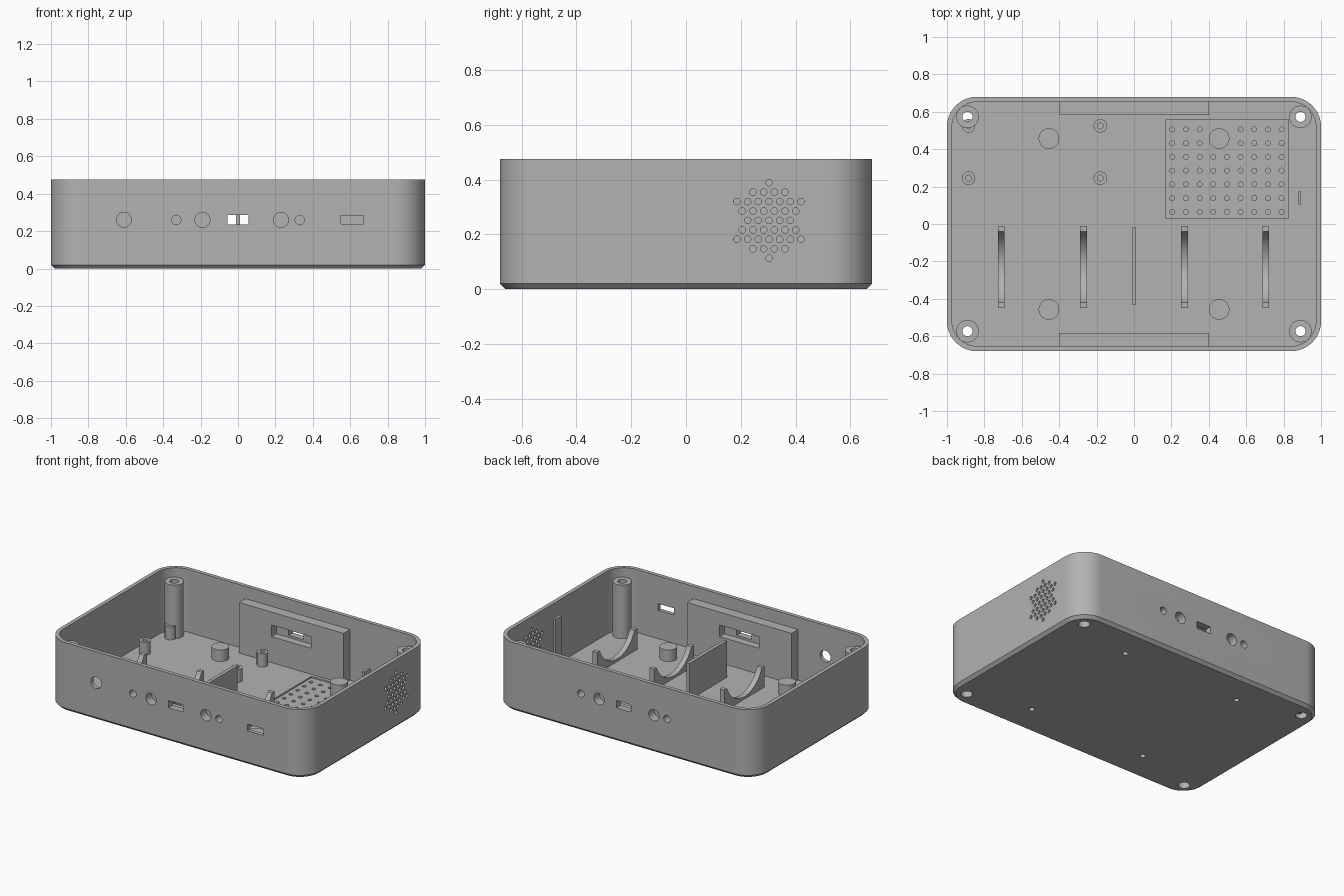
import bpy, bmesh, math
from mathutils import Matrix, Vector

if "Cube" in bpy.data.objects:
    bpy.data.objects.remove(bpy.data.objects["Cube"])

GREY = (0.45, 0.45, 0.45, 1)
mat = bpy.data.materials.new("grey plastic")
mat.use_nodes = True
mat.diffuse_color = GREY
bsdf = mat.node_tree.nodes["Principled BSDF"]
bsdf.inputs["Base Color"].default_value = GREY

HX, HY, TOP, FLOOR, WALL, RAD = 1.0, 0.68, 0.475, 0.04, 0.027, 0.16
MID = 0.26  # height of the port row


def add_box(bm, x, y, z):
    """Box from three (low, high) ranges."""
    size = [b - a for a, b in (x, y, z)]
    centre = Vector([(a + b) / 2 for a, b in (x, y, z)])
    bmesh.ops.create_cube(bm, size=1, matrix=Matrix.Translation(centre) @ Matrix.Diagonal((*size, 1)))


def add_rod(bm, start, end, r, sides=32):
    """Cylinder between two points."""
    a, b = Vector(start), Vector(end)
    turn = (b - a).to_track_quat('Z', 'Y').to_matrix().to_4x4()
    bmesh.ops.create_cone(bm, cap_ends=True, segments=sides, radius1=r, radius2=r,
                          depth=(b - a).length, matrix=Matrix.Translation((a + b) / 2) @ turn)


def finish(bm, name):
    bmesh.ops.recalc_face_normals(bm, faces=bm.faces)
    mesh = bpy.data.meshes.new(name)
    bm.to_mesh(mesh)
    bm.free()
    mesh.materials.append(mat)
    ob = bpy.data.objects.new(name, mesh)
    bpy.context.collection.objects.link(ob)
    return ob


def cut(targets, bm):
    """Subtract the shapes in bm from every target."""
    cutter = finish(bm, "cutter")
    for ob in targets:
        mod = ob.modifiers.new("cut", 'BOOLEAN')
        mod.operation, mod.solver, mod.object = 'DIFFERENCE', 'EXACT', cutter
        bpy.context.view_layer.update()
        mesh = bpy.data.meshes.new_from_object(ob.evaluated_get(bpy.context.evaluated_depsgraph_get()))
        ob.modifiers.clear()
        ob.data = mesh
    bpy.data.objects.remove(cutter)


def rounded_loop(bm, inset, z, steps=12):
    r, verts = RAD - inset, []
    for q, (sx, sy) in enumerate([(1, 1), (-1, 1), (-1, -1), (1, -1)]):
        for i in range(steps + 1):
            a = math.pi / 2 * (q + i / steps)
            verts.append(bm.verts.new((sx * (HX - RAD) + r * math.cos(a),
                                       sy * (HY - RAD) + r * math.sin(a), z)))
    return verts


def rods(positions, z0, z1, r, sides=32):
    bm = bmesh.new()
    for x, y in positions:
        add_rod(bm, (x, y, z0), (x, y, z1), r, sides)
    return bm


# Tray: chamfered base, rounded walls, inner floor
bm = bmesh.new()
rings = [rounded_loop(bm, i, z) for i, z in
         [(0.02, 0), (0, 0.02), (0, TOP), (WALL, TOP), (WALL, FLOOR)]]
for lo, hi in zip(rings, rings[1:]):
    for i in range(len(lo)):
        j = (i + 1) % len(lo)
        bm.faces.new((lo[i], lo[j], hi[j], hi[i]))
bm.faces.new(rings[0])
bm.faces.new(rings[-1])
tray = finish(bm, "tray")

# Thick port blocks inside the front and back walls
blocks = []
for name, s in (("front_port_block", -1), ("back_port_block", 1)):
    bm = bmesh.new()
    add_box(bm, (-0.4, 0.4), sorted((s * 0.583, s * 0.66)), (FLOOR - 0.01, 0.39))
    blocks.append(finish(bm, name))

# Ports: same row on both walls, turned half a circle
pockets, ports = bmesh.new(), bmesh.new()
for s in (-1, 1):
    add_box(pockets, (-0.15, 0.15), sorted((s * 0.57, s * 0.635)), (0.22, 0.30))
    add_box(ports, (-0.056, 0.056), sorted((s * 0.6, s * 0.7)), (0.235, 0.285))
    for x, r in ((-0.33, 0.025), (-0.19, 0.04), (0.23, 0.04), (0.33, 0.025)):
        add_rod(ports, (-s * x, s * 0.62, MID), (-s * x, s * 0.7, MID), r)
add_rod(ports, (-0.61, -0.6, MID), (-0.61, -0.7, MID), 0.04)
add_box(ports, (0.55, 0.67), (-0.7, -0.6), (0.237, 0.283))
cut(blocks, pockets)
cut([tray] + blocks, ports)

# Speaker grille in the side wall
bm = bmesh.new()
for row, count in enumerate((1, 4, 7, 6, 5, 6, 7, 4, 1)):
    for i in range(count):
        y = 0.303 + (i - (count - 1) / 2) * 0.039
        z = 0.251 + (row - 4) * 0.0345
        add_rod(bm, (0.9, y, z), (1.1, y, z), 0.012, 16)
cut([tray], bm)

# Vent recess with a grid of blind holes, left clear around the peg
bm = bmesh.new()
add_box(bm, (0.17, 0.825), (0.03, 0.56), (FLOOR - 0.01, FLOOR + 0.02))
cut([tray], bm)
grid = [(0.205 + 0.073 * i, 0.065 + 0.0735 * j) for i in range(9) for j in range(7)]
grid = [p for p in grid if math.dist(p, (0.455, 0.46)) > 0.085]
cut([tray], rods(grid, 0.012, FLOOR + 0.02, 0.013, 16))

# Screw posts, pegs and board standoffs
corners = [(sx * 0.89, sy * 0.573) for sx in (-1, 1) for sy in (-1, 1)]
pegs = [(sx * 0.455, sy * 0.457) for sx in (-1, 1) for sy in (-1, 1)]
boards = [(x, y) for x in (-0.885, -0.18) for y in (0.245, 0.525)]
posts = finish(rods(corners, 0.025, 0.41, 0.06, 48), "screw_posts")
peg_ob = finish(rods(pegs, 0.025, 0.12, 0.055, 48), "foot_pegs")
stand = finish(rods(boards, 0.03, 0.13, 0.036), "board_standoffs")
cut([tray, posts], rods(corners, -0.02, 0.10, 0.037))
cut([posts], rods(corners, 0.05, 0.5, 0.027))
cut([tray, peg_ob], rods(pegs, -0.02, 0.09, 0.018))
cut([stand], rods(boards, 0.06, 0.2, 0.016))

# Cradles with a round seat
bm, seat = bmesh.new(), bmesh.new()
for x in (-0.71, -0.27, 0.27, 0.705):
    add_box(bm, (x - 0.018, x + 0.018), (-0.448, -0.01), (FLOOR - 0.01, 0.185))
    add_rod(seat, (x - 0.05, -0.229, 0.262), (x + 0.05, -0.229, 0.262), 0.205, 64)
cradles = finish(bm, "cradles")
cut([cradles], seat)

# Divider between the cradles and clip beside the grille
bm = bmesh.new()
add_box(bm, (-0.012, 0.012), (-0.43, -0.02), (FLOOR - 0.01, 0.293))
divider = finish(bm, "divider")
bm = bmesh.new()
add_box(bm, (0.876, 0.894), (0.105, 0.175), (FLOOR - 0.01, 0.435))
clip = finish(bm, "clip")

# Smooth round walls, keep edges crisp
for ob in bpy.context.view_layer.objects:
    ob.select_set(False)
for ob in [tray, posts, peg_ob, stand, cradles, divider, clip] + blocks:
    ob.select_set(True)
bpy.context.view_layer.objects.active = tray
bpy.ops.object.shade_smooth_by_angle(angle=math.radians(30))
